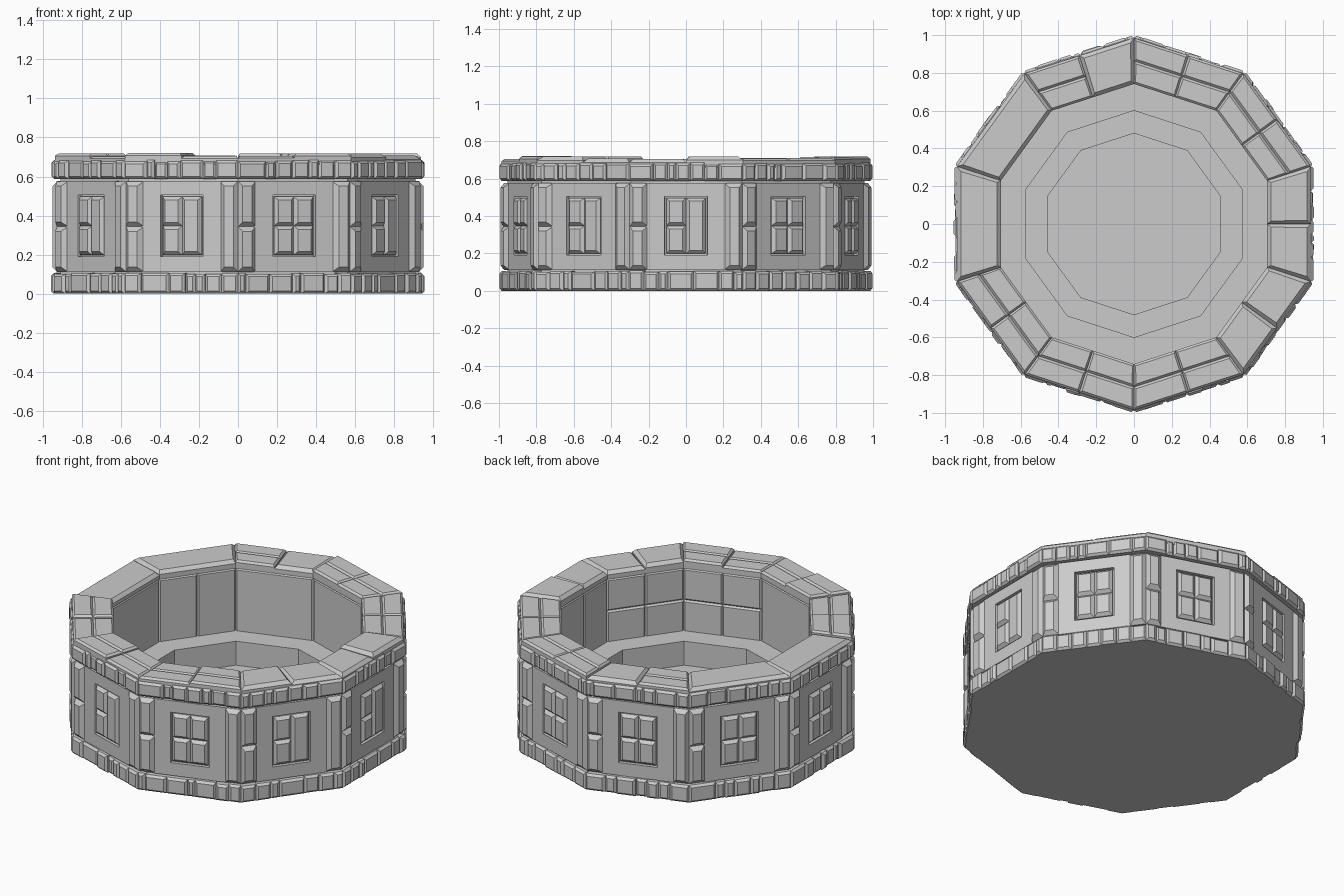
import bpy, bmesh, math, random
from mathutils import Vector

random.seed(4)
SIDES = 10
TAN = math.tan(math.pi / SIDES)

cube = bpy.data.objects.get("Cube")
if cube:
    bpy.data.objects.remove(cube)

stone = bpy.data.materials.new("grey stone")
stone.use_nodes = True
GREY = (0.6, 0.6, 0.6, 1)
stone.diffuse_color = GREY
stone.node_tree.nodes["Principled BSDF"].inputs["Base Color"].default_value = GREY


def finish(bm, name):
    bmesh.ops.recalc_face_normals(bm, faces=bm.faces)
    mesh = bpy.data.meshes.new(name)
    bm.to_mesh(mesh)
    bm.free()
    mesh.materials.append(stone)
    obj = bpy.data.objects.new(name, mesh)
    bpy.context.collection.objects.link(obj)


def point(side, u, depth, z):
    """u runs -1..1 along one side, so block ends mitre at the corners."""
    a = side * math.tau / SIDES
    out = Vector((math.cos(a), math.sin(a), 0))
    along = Vector((-out.y, out.x, 0))
    return out * depth + along * (u * depth * TAN) + Vector((0, 0, z))


def block(bm, side, u, v, w, bevel, facing="wall"):
    """Stone block whose outer face (the w[1] end) has chamfered edges.
    wall: v is height, w is depth; top: v is depth, w is height."""
    step = bevel if w[1] > w[0] else -bevel
    rings = []
    for level, inset in ((w[0], 0), (w[1] - step, 0), (w[1], bevel)):
        iu = inset / 0.3
        corners = ((u[0] + iu, v[0] + inset), (u[1] - iu, v[0] + inset),
                   (u[1] - iu, v[1] - inset), (u[0] + iu, v[1] - inset))
        ring = []
        for cu, cv in corners:
            d, z = (level, cv) if facing == "wall" else (cv, level)
            ring.append(bm.verts.new(point(side, cu, d, z)))
        rings.append(ring)
    bm.faces.new(rings[0])
    bm.faces.new(rings[2])
    for low, high in zip(rings, rings[1:]):
        for i in range(4):
            j = (i + 1) % 4
            bm.faces.new((low[i], low[j], high[j], high[i]))


def halves(span, split):
    mid = sum(span) / 2
    return [(span[0], mid), (mid, span[1])] if split else [span]


# Ten-sided core with a stepped basin floor
bm = bmesh.new()
profile = [(0.955, 0), (0.955, 0.665), (0.79, 0.665), (0.79, 0.27), (0.6, 0.27),
           (0.6, 0.12), (0.48, 0.12), (0.48, 0.04)]
apothem = math.cos(math.pi / SIDES)
rings = [[bm.verts.new(point(s, 1, r * apothem, z)) for s in range(SIDES)]
         for r, z in profile]
for a, b in zip(rings, rings[1:]):
    for i in range(SIDES):
        j = (i + 1) % SIDES
        bm.faces.new((a[i], a[j], b[j], b[i]))
bm.faces.new(rings[0])
bm.faces.new(rings[-1])
finish(bm, "basin_core")

# Bands of irregular bricks around the base and below the rim
for name, z0, z1 in (("lower_bricks", 0, 0.108), ("upper_bricks", 0.588, 0.685)):
    bm = bmesh.new()
    for side in range(SIDES):
        widths = [random.choice((0.6, 1, 1, 1.7)) for _ in range(7)]
        u = -1
        for i, width in enumerate(widths):
            end = u + 2 * width / sum(widths)
            depth = 0.951 if i in (0, 6) else random.uniform(0.943, 0.957)
            block(bm, side, (u, end), (z0, z1 - random.uniform(0, 0.008)),
                  (0.85, depth), 0.013)
            u = end
    finish(bm, name)

# Flat wall panels framing a sunken window on each side
bm = bmesh.new()
WIN_U, WIN_Z = (-0.38, 0.38), (0.19, 0.505)
for side in range(SIDES):
    for u, z in (((-0.72, WIN_U[0]), (0.11, 0.577)), ((WIN_U[1], 0.72), (0.11, 0.577)),
                 (WIN_U, (0.11, WIN_Z[0])), (WIN_U, (WIN_Z[1], 0.577))):
        block(bm, side, u, z, (0.85, 0.93), 0)
finish(bm, "wall_panels")

# Raised blocks in the windows: left column split, right one split on some sides
bm = bmesh.new()
for side in range(SIDES):
    for column, split in (((-0.35, 0), True), ((0, 0.35), side not in (0, 6, 7, 9))):
        for z in halves((0.198, 0.497), split):
            block(bm, side, column, z, (0.85, 0.94), 0.018)
finish(bm, "window_blocks")

# Corner pilasters: split stones on one flank, a tall stone on the other
bm = bmesh.new()
for side in range(SIDES):
    for u, split in (((-1, -0.68), True), ((0.68, 1), False)):
        for z in halves((0.112, 0.575), split):
            block(bm, side, u, z, (0.85, 0.95), 0.024)
finish(bm, "corner_pilasters")

# Rim slabs: whole, halved, or quartered
bm = bmesh.new()
for side in range(SIDES):
    for i, u in enumerate(halves((-1, 1), side not in (4, 5))):
        quartered = side in (1, 2, 6, 7, 8) or (side == 3 and i == 1)
        top = random.uniform(0.703, 0.72)
        for depth in halves((0.705, 0.937), quartered):
            block(bm, side, u, depth, (0.66, top), 0.012 if quartered else 0.02, "top")
finish(bm, "rim_slabs")

# Lining blocks of the inner wall
bm = bmesh.new()
for side in range(SIDES):
    for u in halves((-1, 1), side in (0, 4, 8, 9)):
        for z in halves((0.26, 0.66), side in (8, 9)):
            block(bm, side, u, z, (0.78, 0.705), 0.01)
finish(bm, "inner_wall_blocks")
